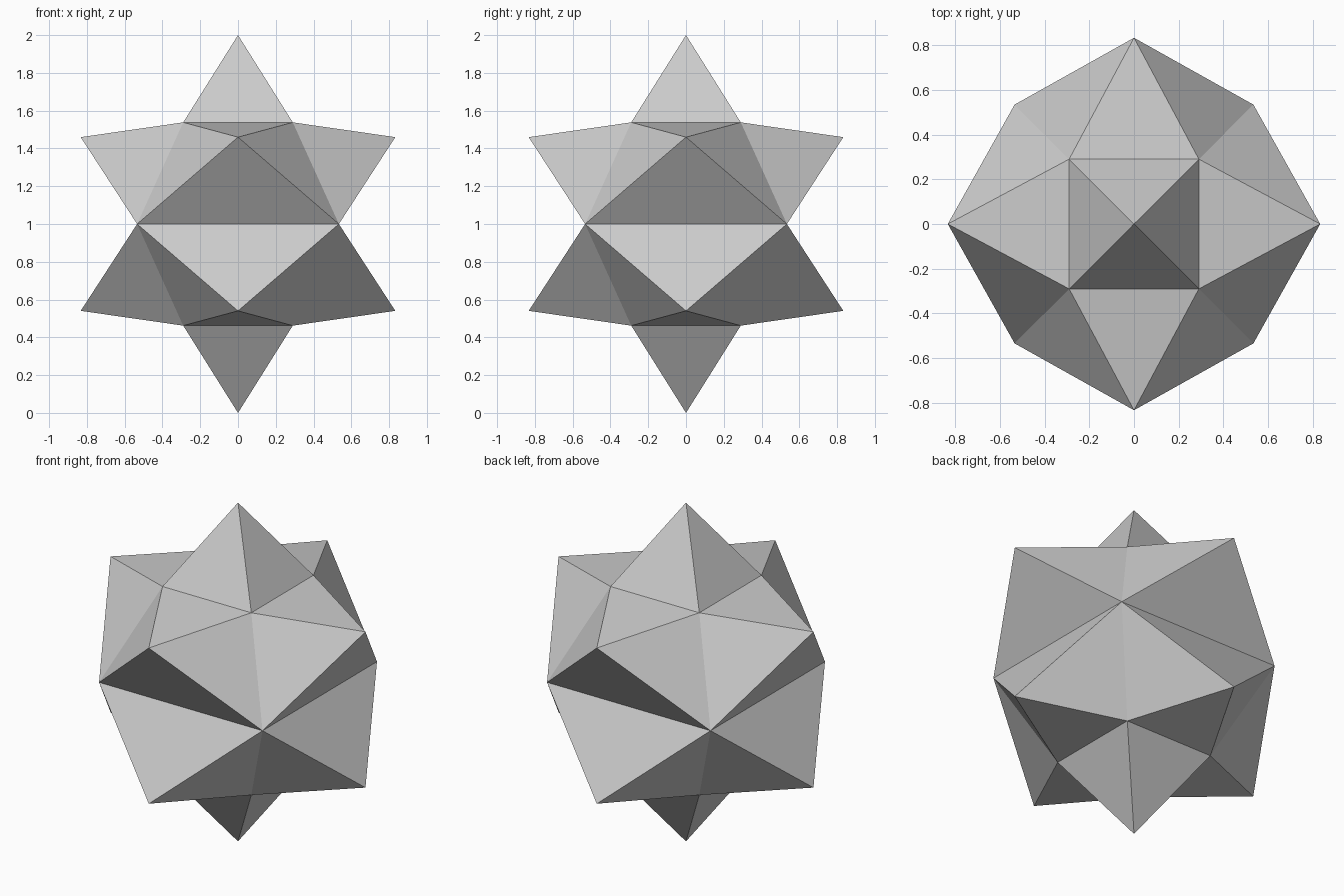
import bpy, bmesh

if "Cube" in bpy.data.objects:
    bpy.data.objects.remove(bpy.data.objects["Cube"])

# Square bifrustum core: two wide-to-narrow frustums sharing the equator
WIDE, NARROW, RISE, SPIKE = 0.534, 0.29, 0.538, 0.462

bm = bmesh.new()


def square_ring(half, z):
    corners = [(-1, -1), (1, -1), (1, 1), (-1, 1)]
    return [bm.verts.new((sx * half, sy * half, z)) for sx, sy in corners]


rings = [square_ring(NARROW, 1 - RISE), square_ring(WIDE, 1), square_ring(NARROW, 1 + RISE)]
bm.faces.new(rings[0][::-1])
bm.faces.new(rings[2])
for low, high in zip(rings, rings[1:]):
    for i in range(4):
        j = (i + 1) % 4
        bm.faces.new((low[i], low[j], high[j], high[i]))
bm.normal_update()

# Raise a pyramid on every core face
bmesh.ops.poke(bm, faces=bm.faces[:], offset=SPIKE, center_mode='MEAN',
               use_relative_offset=False)
bm.normal_update()

mesh = bpy.data.meshes.new("spiked_polyhedron")
bm.to_mesh(mesh)
bm.free()
bpy.context.collection.objects.link(bpy.data.objects.new("spiked_polyhedron", mesh))
